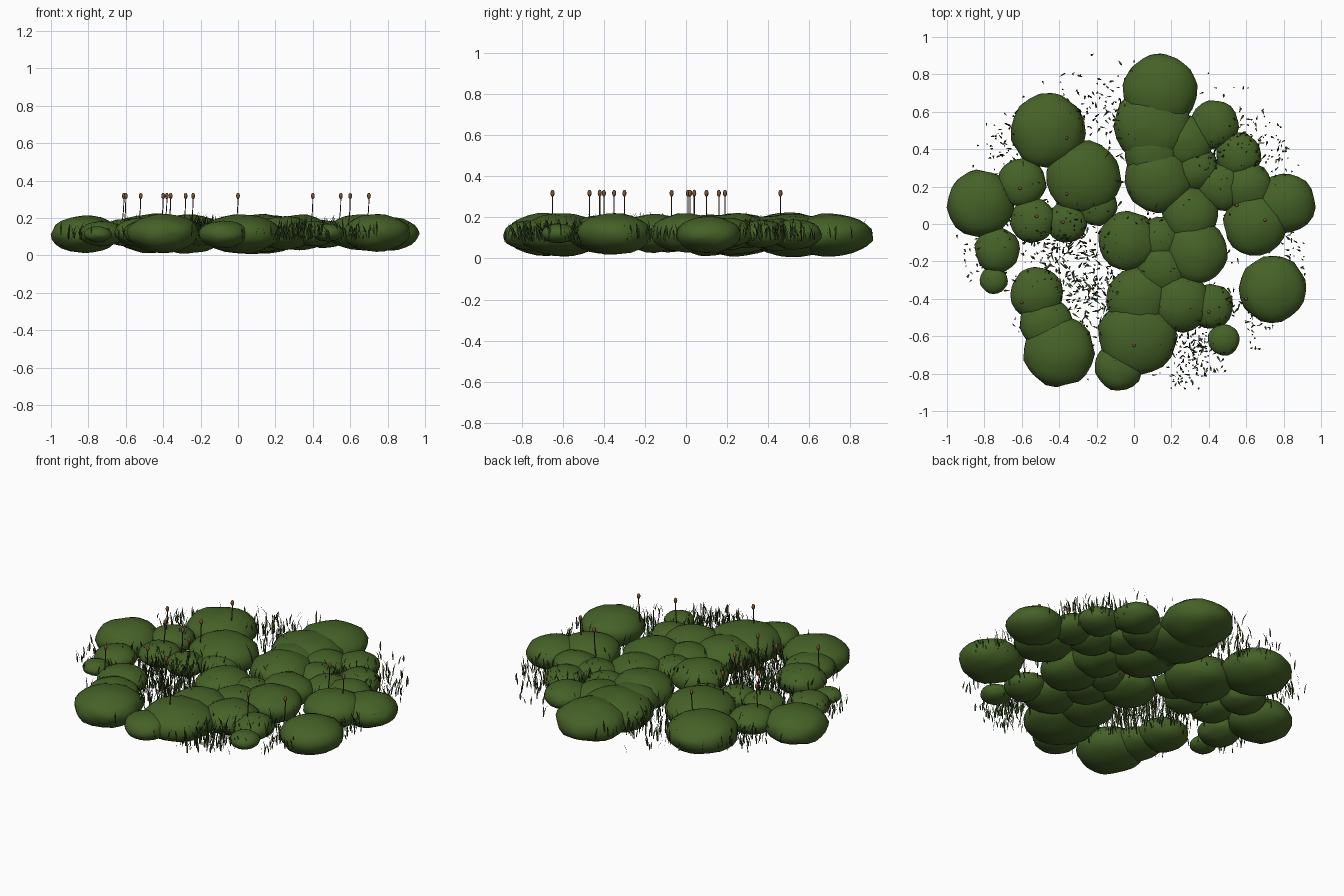
import bpy
import bmesh
import math
import random
from mathutils import Matrix, Vector, noise

random.seed(7)

default = bpy.data.objects.get("Cube")
if default:
    bpy.data.objects.remove(default, do_unlink=True)


def material(name, rgb):
    mat = bpy.data.materials.new(name)
    mat.use_nodes = True
    colour = (*rgb, 1.0)
    mat.diffuse_color = colour
    shader = mat.node_tree.nodes["Principled BSDF"]
    shader.inputs["Base Color"].default_value = colour
    shader.inputs["Roughness"].default_value = 0.9
    return mat


moss_green = material("moss green", (0.06, 0.12, 0.02))
blade_green = material("dark blade green", (0.04, 0.075, 0.016))
stalk_red = material("stalk red brown", (0.11, 0.04, 0.02))
capsule_brown = material("capsule brown", (0.2, 0.09, 0.035))


def finish(bm, name, mat, smooth=True):
    """Turn a bmesh into a named, coloured object."""
    mesh = bpy.data.meshes.new(name)
    bm.to_mesh(mesh)
    bm.free()
    mesh.materials.append(mat)
    for face in mesh.polygons:
        face.use_smooth = smooth
    obj = bpy.data.objects.new(name, mesh)
    bpy.context.collection.objects.link(obj)
    return obj


# Moss cushions: x, y, radius
cushions = [
    (.14, .71, .2), (.1, .52, .21), (.43, .53, .13), (.56, .37, .12),
    (-.46, .5, .2), (-.82, .11, .18), (-.6, .22, .13), (-.27, .25, .2),
    (-.54, .02, .12), (-.36, .01, .11), (-.2, .1, .11), (-.73, -.14, .12),
    (-.75, -.3, .075), (-.52, -.37, .14), (-.47, -.53, .14), (-.4, -.68, .19),
    (-.08, -.76, .13), (.02, -.6, .21), (.02, -.4, .17), (.25, -.42, .16),
    (.41, -.44, .12), (.48, -.62, .085), (.74, -.35, .18), (.65, 0, .17),
    (.81, .11, .16), (.47, .2, .13), (.33, -.15, .17), (-.03, -.09, .16),
    (.3, .05, .15), (.13, .24, .18), (.28, .44, .14), (.15, -.24, .14),
    (.33, .3, .12), (.61, .2, .13), (.14, -.08, .12), (.1, .38, .15),
]

for i, (x, y, r) in enumerate(cushions):
    bm = bmesh.new()
    bmesh.ops.create_icosphere(bm, subdivisions=3, radius=1.0)
    turn = Matrix.Rotation(random.uniform(0, math.tau), 3, "Z")
    seed = Vector((i * 3, i, 0))
    half_height = min(0.56 * r, 0.105)
    z = 0.12 + random.uniform(-0.008, 0.006)
    for v in bm.verts:
        p = turn @ v.co
        p *= 1.0 + 0.07 * noise.noise(p * 2.0 + seed)
        v.co = (x + p.x * r, y + p.y * r, z + p.z * half_height)
    finish(bm, f"moss_cushion_{i + 1}", moss_green)


# Grass tufts: x, y, spread, blade count
tufts = [
    (-.35, -.17, .15, 330), (-.2, -.42, .1, 120), (.3, -.69, .1, 170),
    (-.72, .42, .08, 50), (-.18, .6, .11, 100), (.68, .42, .12, 110),
    (.86, -.22, .07, 40), (.7, -.52, .09, 50), (-.88, -.18, .06, 25),
    (.45, .33, .06, 40), (.12, .06, .06, 30), (.42, -.44, .08, 30),
]


def add_blade(bm, x, y):
    """One curved, tapered blade rising from the mat."""
    edge = min(math.hypot(x, y), 1.0)
    length = random.uniform(0.05, 0.11) * (1.15 - 0.6 * edge ** 3)
    base = Vector((x, y, 0.1 + random.uniform(-0.02, 0.015)))
    angle = random.uniform(0, math.tau)
    lean = Vector((math.cos(angle), math.sin(angle), 0))
    lean *= length * random.uniform(0.1, 0.5)
    side = Vector((-math.sin(angle), math.cos(angle), 0))
    side *= random.uniform(0.003, 0.006)
    middle = base + lean * 0.25 + Vector((0, 0, length * 0.5))
    tip = base + lean + Vector((0, 0, length))
    a, b, c, d, e = [bm.verts.new(p) for p in (
        base - side * 0.6, base + side * 0.6,
        middle + side, middle - side, tip)]
    bm.faces.new((a, b, c, d))
    bm.faces.new((d, c, e))


bm = bmesh.new()
for x, y, spread, count in tufts:
    for _ in range(count):
        bx, by = random.gauss(x, spread), random.gauss(y, spread)
        if math.hypot(bx, by) < 0.95:
            add_blade(bm, bx, by)
# Loose blades scattered over the whole patch
for _ in range(330):
    angle = random.uniform(0, math.tau)
    reach = 0.96 * math.sqrt(random.random())
    add_blade(bm, reach * math.cos(angle), 0.93 * reach * math.sin(angle))
finish(bm, "grass_blades", blade_green, smooth=False)


# Spore stalks: x, y of each head
heads = [
    (-.61, .19), (-.52, .04), (-.36, .16), (0, -.65), (.4, -.47),
    (.55, .1), (.7, .02), (.6, -.4), (-.38, .01), (-.28, -.07),
    (-.24, -.35), (-.4, -.3), (-.6, -.42), (-.36, .46),
]

curve = bpy.data.curves.new("spore_stalks", "CURVE")
curve.dimensions = "3D"
curve.bevel_depth = 0.0028
curve.bevel_resolution = 1
curve.materials.append(stalk_red)
capsules = bmesh.new()
for x, y in heads:
    bend = random.uniform(0.012, 0.022)
    spline = curve.splines.new("POLY")
    spline.points.add(5)
    for k, point in enumerate(spline.points):
        t = k / 5
        point.co = (x - bend * (1 - t) ** 2, y, 0.12 + 0.19 * t, 1)
    shape = Matrix.Translation((x, y, 0.318)) @ Matrix.Diagonal((0.01, 0.01, 0.017, 1))
    bmesh.ops.create_uvsphere(capsules, u_segments=8, v_segments=6, radius=1.0, matrix=shape)
finish(capsules, "spore_capsules", capsule_brown)

stalks = bpy.data.objects.new("spore_stalks", curve)
bpy.context.collection.objects.link(stalks)
bpy.ops.object.select_all(action="DESELECT")
stalks.select_set(True)
bpy.context.view_layer.objects.active = stalks
bpy.ops.object.convert(target="MESH")
